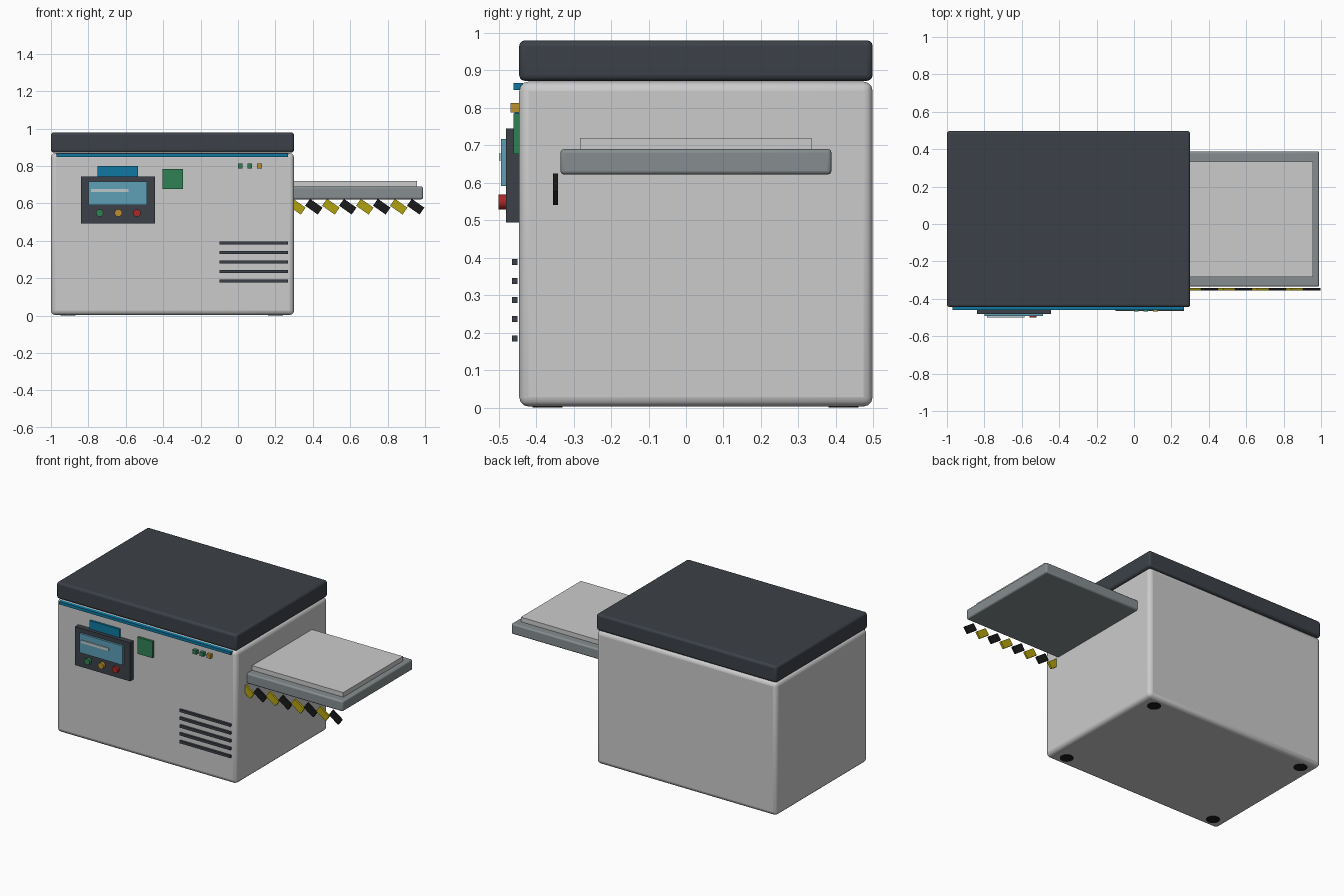
import bpy, math

if "Cube" in bpy.data.objects:
    bpy.data.objects.remove(bpy.data.objects["Cube"])


def material(name, r, g, b):
    m = bpy.data.materials.new(name)
    m.diffuse_color = (r, g, b, 1)
    m.use_nodes = True
    m.node_tree.nodes["Principled BSDF"].inputs["Base Color"].default_value = m.diffuse_color
    return m


DARK = material("charcoal", 0.045, 0.053, 0.065)
BLACK = material("black", 0.01, 0.01, 0.01)
BLUE = material("blue", 0.005, 0.19, 0.36)
GLASS = material("screen_blue", 0.11, 0.35, 0.47)
PALE = material("pale_grey", 0.5, 0.58, 0.6)
GREEN = material("green", 0.03, 0.22, 0.09)
AMBER = material("amber", 0.5, 0.28, 0.03)
RED = material("red", 0.4, 0.02, 0.02)
YELLOW = material("yellow", 0.45, 0.36, 0.005)
STEEL = material("steel", 0.24, 0.27, 0.28)


def finish(ob, name, mat, bevel=0, segments=3):
    ob.name = name
    if mat:
        ob.data.materials.append(mat)
    if bevel:
        mod = ob.modifiers.new("bevel", 'BEVEL')
        mod.width = bevel
        mod.segments = segments
        bpy.ops.object.shade_smooth_by_angle()
    return ob


def box(name, x, y, z, mat=None, bevel=0):
    """Box from (min, max) ranges on each axis."""
    size = [b - a for a, b in (x, y, z)]
    mid = [(a + b) / 2 for a, b in (x, y, z)]
    bpy.ops.mesh.primitive_cube_add(size=1, location=mid)
    ob = bpy.context.object
    ob.scale = size
    bpy.ops.object.transform_apply(location=False, rotation=False, scale=True)
    return finish(ob, name, mat, bevel)


def cylinder(name, loc, radius, depth, mat, rot=(0, 0, 0)):
    bpy.ops.mesh.primitive_cylinder_add(vertices=24, radius=radius, depth=depth,
                                        location=loc, rotation=rot)
    ob = bpy.context.object
    bpy.ops.object.shade_smooth_by_angle()
    return finish(ob, name, mat)


# Cabinet and lid
box("cabinet", (-1, 0.3), (-0.445, 0.498), (0.003, 0.87), None, 0.025)
box("lid", (-1, 0.3), (-0.445, 0.498), (0.872, 0.98), DARK, 0.015)
box("trim_strip", (-0.97, 0.268), (-0.46, -0.435), (0.848, 0.866), BLUE)

# Feet, nearly flush with the base
for x in (-0.91, 0.2):
    for y in (-0.37, 0.42):
        cylinder("foot", (x, y, 0.02), 0.04, 0.04, BLACK)

# Control panel with screen and buttons
box("control_panel", (-0.84, -0.443), (-0.48, -0.44), (0.494, 0.745), DARK)
box("screen", (-0.798, -0.487), (-0.493, -0.475), (0.592, 0.717), GLASS)
box("screen_bar", (-0.785, -0.585), (-0.499, -0.49), (0.66, 0.678), PALE)
for x, mat in ((-0.74, GREEN), (-0.64, AMBER), (-0.54, RED)):
    cylinder("button", (x, -0.487, 0.549), 0.02, 0.026, mat, (math.pi / 2, 0, 0))
box("name_plate", (-0.75, -0.535), (-0.458, -0.44), (0.745, 0.80), BLUE)
box("green_plate", (-0.403, -0.295), (-0.46, -0.44), (0.677, 0.785), GREEN)

# Status lamps
for x, mat in ((0.012, GREEN), (0.063, GREEN), (0.114, AMBER)):
    box("status_lamp", (x - 0.013, x + 0.013), (-0.468, -0.444), (0.788, 0.813), mat)

# Ventilation slats
for i in range(5):
    z = 0.389 - 0.051 * i
    box("vent_slat", (-0.098, 0.268), (-0.464, -0.45), (z - 0.008, z + 0.008), DARK)

# Side tray
box("tray", (0.29, 0.99), (-0.335, 0.388), (0.622, 0.69), STEEL, 0.01)
box("tray_top", (0.29, 0.957), (-0.283, 0.335), (0.68, 0.72))

# Hazard stripes along the front of the tray
for i in range(8):
    x = 0.315 + 0.0907 * i
    ob = box("hazard_stripe", (x - 0.041, x + 0.041), (-0.355, -0.342),
             (0.56, 0.605), BLACK if i % 2 else YELLOW)
    ob.rotation_euler.y = math.radians(35)
